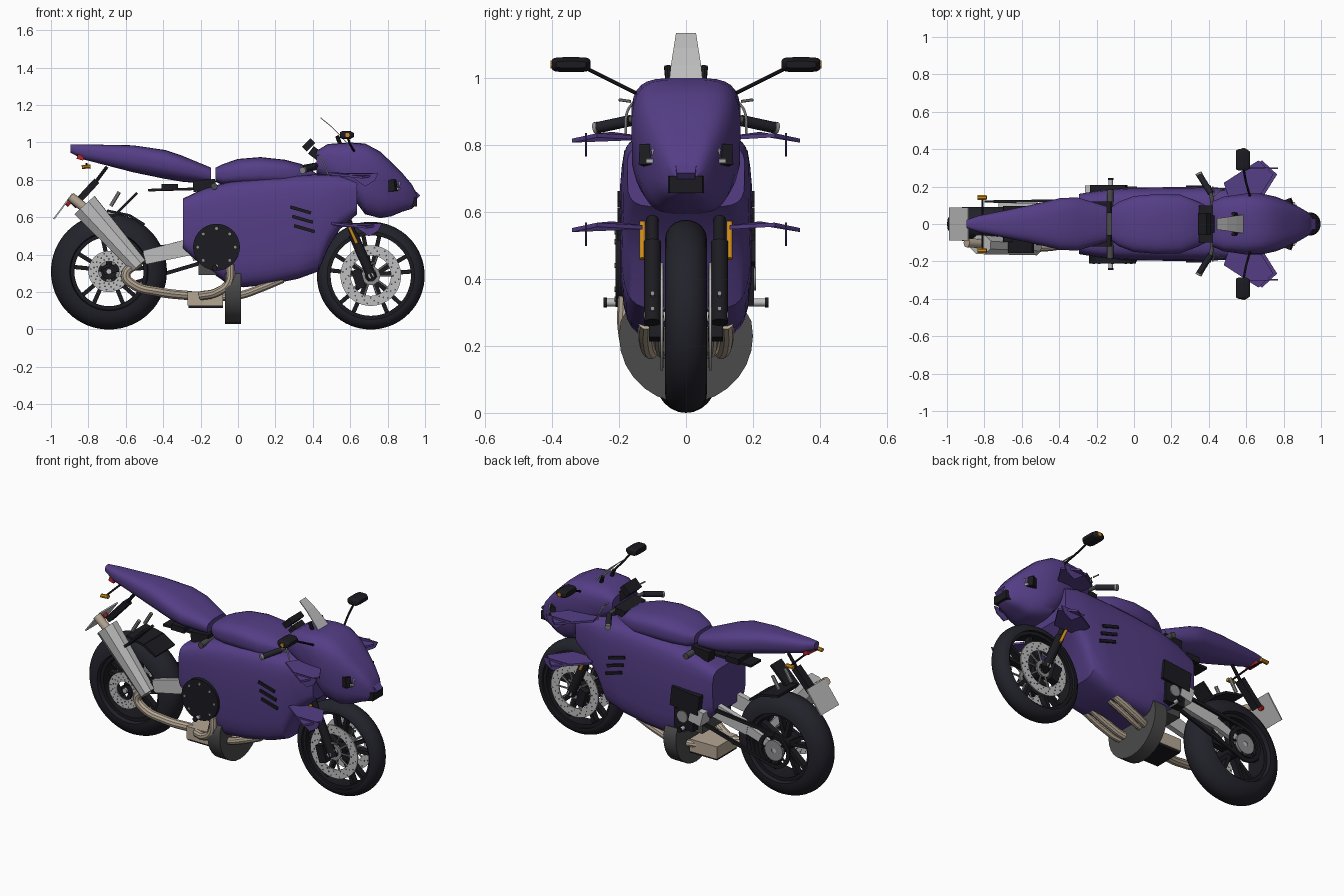
import bpy, bmesh, math
from mathutils import Vector

if "Cube" in bpy.data.objects:
    bpy.data.objects.remove(bpy.data.objects["Cube"])

def material(name, *rgb):
    m = bpy.data.materials.new(name)
    m.use_nodes = True
    m.diffuse_color = (*rgb, 1)
    m.node_tree.nodes["Principled BSDF"].inputs["Base Color"].default_value = (*rgb, 1)
    return m

purple = material("purple_paint", .09, .048, .24)
rubber = material("tyre_rubber", .016, .016, .024)
black = material("black_plastic", .011, .011, .015)
gunmetal = material("dark_grey_metal", .07, .07, .07)
silver = material("silver_metal", .52, .52, .52)
steel = material("grey_steel", .27, .27, .28)
tan = material("exhaust_tan", .46, .38, .29)
orange = material("amber", .6, .26, .01)
red = material("red_lens", .5, .02, .02)
made = []

def link(name, me, mat):
    me.materials.clear()
    me.materials.append(mat)
    ob = bpy.data.objects.new(name, me)
    bpy.context.collection.objects.link(ob)
    made.append(ob)
    return ob

def skin(name, rings, mat, closed=False):
    """Join rings of points; cap the ends unless the rings close on themselves."""
    bm = bmesh.new()
    vs = [[bm.verts.new(p) for p in r] for r in rings]
    n, k = len(vs[0]), len(vs)
    for i in range(k if closed else k - 1):
        a, b = vs[i], vs[(i + 1) % k]
        for j in range(n):
            bm.faces.new((a[j], a[(j + 1) % n], b[(j + 1) % n], b[j]))
    if not closed:
        bm.faces.new(vs[0])
        bm.faces.new(vs[-1])
    bmesh.ops.recalc_face_normals(bm, faces=bm.faces)
    me = bpy.data.meshes.new(name)
    bm.to_mesh(me)
    bm.free()
    return link(name, me, mat)

def shell(name, stations, mat, power, taper=1, top=1, n=28):
    """Body panel lofted along x from (x, bottom, top, half width)."""
    rings = []
    for x, lo, hi, w in stations:
        ring = []
        for j in range(n):
            a = math.tau * (j + .5) / n
            c, s = math.cos(a), math.sin(a)
            u = math.copysign(abs(c) ** (2 / power), c)
            v = math.copysign(abs(s) ** (2 / power), s)
            k = 1 + (taper - 1) * max(-v, 0) ** 1.5 + (top - 1) * max(v, 0)
            ring.append((x, w * u * k, (lo + hi) / 2 + (hi - lo) / 2 * v))
        rings.append(ring)
    return skin(name, rings, mat)

def lathe(name, center, profile, mat, n=48):
    """Turn a closed (radius, y) profile around the y axis."""
    c = Vector(center)
    return skin(name, [[c + Vector((r * math.cos(a), y, r * math.sin(a))) for r, y in profile]
                       for a in (math.tau * i / n for i in range(n))], mat, closed=True)

def ring(name, center, r0, r1, w, mat, n=48):
    return lathe(name, center, [(r0, -w), (r1, -w), (r1, w), (r0, w)], mat, n)

def prism(name, pts, depth, mat):
    return skin(name, [pts, [Vector(p) + Vector(depth) for p in pts]], mat)

def beam(name, a, b, w, h, mat, w2=None, h2=None, sides=4):
    """Box or rod from a to b, optionally tapered."""
    a, b = Vector(a), Vector(b)
    q = (b - a).to_track_quat('Z', 'Y')
    t = math.pi / sides
    k = .5 / math.cos(t) if sides == 4 else .5
    return skin(name, [[p + q @ Vector((u * k * math.cos(t * (2 * j + 1)), v * k * math.sin(t * (2 * j + 1)), 0))
                        for j in range(sides)] for p, u, v in ((a, w, h), (b, w2 or w, h2 or h))], mat)

def rod(name, a, b, d, mat, sides=14):
    return beam(name, a, b, d, d, mat, sides=sides)

def pipe(name, pts, r, mat):
    cu = bpy.data.curves.new(name, 'CURVE')
    cu.dimensions, cu.bevel_depth, cu.bevel_resolution, cu.use_fill_caps = '3D', r, 3, True
    sp = cu.splines.new('BEZIER')
    sp.bezier_points.add(len(pts) - 1)
    for bp, p in zip(sp.bezier_points, pts):
        bp.co, bp.handle_left_type, bp.handle_right_type = p, 'AUTO', 'AUTO'
    tmp = bpy.data.objects.new(name + "_path", cu)
    link(name, bpy.data.meshes.new_from_object(tmp), mat)
    bpy.data.objects.remove(tmp)

def brake_disc(name, c, r0, r1):
    """Brake disc with rows of dark drilled holes."""
    ring(name, c, r0, r1, .004, silver)
    for i in range(48):
        a, r = math.tau * i / 48, r0 + (r1 - r0) * (.22 + .28 * (i % 3))
        p = c + Vector((r * math.cos(a), 0, r * math.sin(a)))
        rod("disc_hole", p - Vector((0, .0048, 0)), p + Vector((0, .0048, 0)), .01, gunmetal, 6)

# Wheels
front, rear = Vector((.71, 0, .288)), Vector((-.69, 0, .31))
for tag, c, R, w, d, rim in (("front", front, .288, .062, .055, .215), ("rear", rear, .31, .092, .1, .185)):
    arc = [math.pi * (i / 12 - .5) for i in range(13)]
    profile = [(R - d + d * math.cos(a), w * math.sin(a)) for a in arc]
    lathe(tag + "_tyre", c, [(rim + .02, -w * .75)] + profile + [(rim + .02, w * .75)], rubber, 64)
    ring(tag + "_rim", c, rim, rim + .03, w * .72, black)
    ring(tag + "_hub", c, .012, .042, w * .8, black, 24)
    rod(tag + "_axle", c - Vector((0, .125, 0)), c + Vector((0, .125, 0)), .03, silver)
    for i in range(5):
        for s in (-1, 1):
            a, b = math.tau * i / 5 + .3 + s * .08, math.tau * i / 5 + .3 + s * .2
            beam(tag + "_spoke", c + Vector((math.cos(a), 0, math.sin(a))) * .035,
                 c + Vector((math.cos(b), 0, math.sin(b))) * (rim + .01), .04, .022, black)

# Parts on both sides
for s in (1, -1):
    c = front + Vector((0, s * .072, 0))
    brake_disc("front_brake_disc", c, .108, .162)
    ring("front_disc_carrier", c, .03, .05, .006, steel, 24)
    for i in range(10):
        d = Vector((math.cos(math.tau * i / 10), 0, math.sin(math.tau * i / 10)))
        rod("disc_carrier_arm", c + d * .045, c + d * .115, .012, steel, 6)
    rod("fork_lower", (.72, s * .1, .27), (.615, s * .1, .51), .052, black)
    rod("fork_upper", (.625, s * .1, .49), (.49, s * .1, .84), .036, black)
    rod("fork_damper", (.635, s * .13, .46), (.585, s * .13, .57), .018, orange)
    beam("brake_caliper", (.66, s * .088, .22), (.63, s * .088, .32), .045, .05, black)
    for z in (.3, .345):
        rod("fork_bolt", (.69, s * .1, z), (.735, s * .1, z + .012), .014, steel, 8)
    # Winglets on the cowl and the lower fairing
    for dx, z in ((-.02, .815), (0, .548)):
        prism("winglet", [(x + dx, s * y, z + h) for x, y, h in (
            (.53, .13, 0), (.5, .22, .012), (.685, .34, -.008), (.765, .265, .008), (.68, .13, 0))],
            (0, 0, .012), purple)
        prism("winglet_end_plate", [(x + dx, s * .295, z + h) for x, h in (
            (.6, .02), (.77, .02), (.75, -.02), (.7, -.05))], (0, s * .006, 0), purple)
    # Mirrors and handlebars
    pipe("mirror_stalk", [(.62, s * .15, .955), (.6, s * .22, .99), (.585, s * .3, 1.03)], .006, black)
    shell("mirror", [(.545, 1.025, 1.055, .05), (.56, 1.018, 1.062, .058),
                     (.6, 1.018, 1.062, .058), (.62, 1.03, 1.05, .045)], black, 5).location.y = s * .343
    rod("mirror_indicator", (.585, s * .392, 1.04), (.585, s * .405, 1.04), .024, orange, 10)
    rod("handlebar", (.43, s * .05, .875), (.41, s * .17, .875), .022, gunmetal)
    rod("grip", (.41, s * .165, .873), (.35, s * .262, .852), .034, rubber)
    rod("bar_end", (.35, s * .262, .852), (.345, s * .272, .85), .036, steel)
    pipe("lever", [(.43, s * .15, .935), (.455, s * .175, .9), (.48, s * .18, .83)], .004, silver)
    rod("lever_tip", (.43, s * .165, .93), (.42, s * .2, .935), .009, steel, 6)
    # Lamps, vents and pegs
    beam("headlight", (.78, s * .085, .762), (.848, s * .112, .772), .06, .062, black)
    beam("headlight_lens", (.835, s * .088, .785), (.866, s * .096, .772), .014, .03, silver)
    beam("headlight_lower_lens", (.84, s * .1, .755), (.862, s * .108, .752), .024, .012, silver)
    for i in range(3):
        z = .655 - i * .05
        beam("side_vent", (.28 + i * .01, s * .196, z), (.39 + i * .01, s * .196, z - .032), .018, .017, black)
    rod("foot_peg", (-.125, s * .15, .33), (-.125, s * .24, .33), .024, silver)
    rod("foot_peg_tip", (-.125, s * .236, .33), (-.125, s * .246, .33), .03, black)
    # Swing arm and rear details
    side = silver if s > 0 else black
    beam("swing_arm", (-.22, s * .09, .45), (-.5, s * .1, .385), .035, .09, silver, .03, .075)
    beam("swing_arm_end", (-.49, s * .1, .385), (-.72, s * .1, .305), .025, .06, side, .025, .035)
    beam("seat_bracket", (-.24, s * .09, .765), (-.12, s * .09, .775), .06, .06, black)
    rod("tail_indicator_stem", (-.81, 0, .885), (-.81, s * .13, .872), .012, black, 8)
    beam("tail_indicator", (-.835, s * .142, .868), (-.788, s * .142, .872), .03, .022, orange, sides=8)
    rod("mount_strut", (-.68, s * .06, .66), (-.635, s * .06, .735), .022, steel, 8)
    rod("screen_mount", (.55, s * .05, .98), (.53, s * .055, 1.035), .022, black, 8)

# Painted bodywork
shell("side_fairing", [(-.295, .43, .70, .165), (-.18, .33, .755, .185), (-.05, .24, .79, .197),
                       (.03, .225, .8, .2), (.17, .24, .815, .202), (.32, .27, .825, .202),
                       (.43, .31, .83, .2), (.485, .44, .83, .197), (.545, .535, .825, .193),
                       (.635, .615, .80, .18)], purple, 6, .9, .95)
shell("front_cowl", [(.42, .83, .955, .125), (.48, .80, .992, .15), (.6, .72, 1, .168), (.68, .615, .995, .168),
                     (.76, .595, .952, .15), (.82, .605, .895, .125), (.88, .63, .835, .095),
                     (.93, .645, .775, .065), (.957, .67, .725, .035)], purple, 4.2, .8, .93)
shell("fuel_tank", [(-.12, .79, .865, .09), (-.08, .77, .885, .12), (0, .77, .912, .15), (.12, .77, .922, .16),
                    (.25, .77, .908, .157), (.34, .77, .885, .12), (.44, .77, .82, .07)], purple, 3)
shell("tail_seat", [(-.895, .945, .99, .022), (-.83, .91, .99, .045), (-.56, .84, .985, .1),
                    (-.39, .805, .96, .14), (-.3, .79, .93, .142), (-.145, .775, .866, .095)], purple, 3, .8)
beam("nose_intake", (.9, 0, .682), (.958, 0, .682), .11, .05, black, .1)
beam("nose_lip", (.86, 0, .805), (.964, 0, .705), .085, .03, purple, .055)

# Windscreen and dash
screen = [(.44, 1.13, .03), (.495, 1.085, .037), (.545, 1.035, .045), (.59, .985, .05)]
for a, b in zip(screen, screen[1:]):
    prism("windscreen", [(a[0], -a[2], a[1]), (a[0], a[2], a[1]), (b[0], b[2], b[1]), (b[0], -b[2], b[1])],
          (.003, 0, .004), silver)
beam("dash", (.355, 0, .965), (.40, 0, 1.01), .12, .035, black)
beam("dash_mount", (.39, 0, .96), (.47, 0, .9), .09, .05, black)
beam("triple_clamp", (.35, 0, .86), (.46, 0, .88), .2, .04, black)

# Frame under the seat
rod("cross_rail", (-.128, -.185, .765), (-.128, .185, .765), .036, gunmetal)
beam("sub_frame", (-.48, 0, .745), (-.12, 0, .755), .1, .014, black)
beam("battery_box", (-.41, 0, .76), (-.32, 0, .76), .14, .035, black)

# Engine with a round cover on the right and a sprocket case on the left
beam("engine_block", (-.21, 0, .4), (.03, 0, .4), .28, .22, gunmetal)
rod("clutch_cover", (-.115, -.14, .44), (-.115, -.21, .44), .25, black, 36)
for i in range(8):
    x, z = -.115 + .1 * math.cos(math.tau * i / 8), .44 + .1 * math.sin(math.tau * i / 8)
    rod("cover_bolt", (x, -.2, z), (x, -.214, z), .016, steel, 6)
beam("sprocket_case", (-.23, .178, .49), (-.04, .178, .51), .06, .12, black)
beam("lower_case", (-.19, .178, .38), (-.06, .178, .38), .05, .12, black)
beam("case_plate", (-.25, .16, .41), (-.17, .16, .43), .09, .09, silver)
rod("sprocket_plate", (-.12, .19, .4), (-.12, .209, .4), .07, steel, 20)
outline = [(.2 * math.cos(math.tau * i / 28), min(.23 + .2 * math.sin(math.tau * i / 28), .3)) for i in range(28)]
prism("belly_disc", [(-.07, y, z) for y, z in outline], (.085, 0, 0), gunmetal)

# Exhaust
for y in (-.12, -.075, .075, .12):
    pipe("header_pipe", [(.24, y, .27), (.12, y, .22), (.02, y * .9, .185), (-.12, y * .5, .17)], .022, tan)
pipe("side_header", [(-.04, -.18, .35), (-.05, -.18, .25), (-.11, -.165, .2), (-.2, -.12, .18)], .024, tan)
beam("collector", (-.27, -.02, .165), (-.08, -.02, .165), .2, .075, tan)
beam("collector_guard", (-.265, -.02, .122), (-.08, -.02, .122), .19, .012, black)
pipe("link_pipe", [(-.25, -.08, .18), (-.42, -.115, .2), (-.56, -.125, .24), (-.6, -.125, .29), (-.53, -.125, .36)],
     .026, tan)
beam("muffler", (-.53, -.125, .34), (-.82, -.11, .665), .09, .1, silver, .11, .155, sides=8)
rod("muffler_tip", (-.82, -.105, .65), (-.895, -.1, .71), .05, tan)

# Chain drive and rear brake
c = rear + Vector((0, .12, 0))
ring("rear_sprocket", c, .085, .108, .006, black, 40)
ring("sprocket_hub", c, .015, .062, .008, steel, 24)
for i in range(5):
    d = Vector((math.cos(math.tau * i / 5), 0, math.sin(math.tau * i / 5)))
    rod("sprocket_arm", c + d * .05, c + d * .09, .014, black, 6)
for h in (.1, -.1):
    beam("chain", c + Vector((0, 0, h)), (-.15, .13, .42 + h / 2), .014, .02, black)
brake_disc("rear_brake_disc", rear - Vector((0, .118, 0)), .055, .11)

# Rear mudguard, plate and tail lamp
beam("mudguard_front", (-.5, 0, .56), (-.58, 0, .61), .19, .014, black)
beam("mudguard_top", (-.58, 0, .61), (-.7, 0, .635), .19, .014, black)
beam("mudguard_fin", (-.67, -.105, .6), (-.54, -.105, .73), .1, .014, black)
beam("plate_holder", (-.88, 0, .66), (-.755, 0, .795), .05, .035, black)
rod("plate_stay", (-.76, 0, .79), (-.7, 0, .87), .02, black, 8)
beam("plate", (-.985, 0, .59), (-.885, 0, .725), .175, .008, silver)
beam("tail_lamp", (-.86, 0, .925), (-.825, 0, .915), .07, .025, red)
rod("plate_reflector", (-.90, 0, .665), (-.915, 0, .68), .03, red, 10)

# Smooth shading with sharp edges kept
for ob in bpy.context.scene.objects:
    ob.select_set(ob in made)
bpy.context.view_layer.objects.active = made[0]
bpy.ops.object.shade_smooth_by_angle(angle=math.radians(35))
